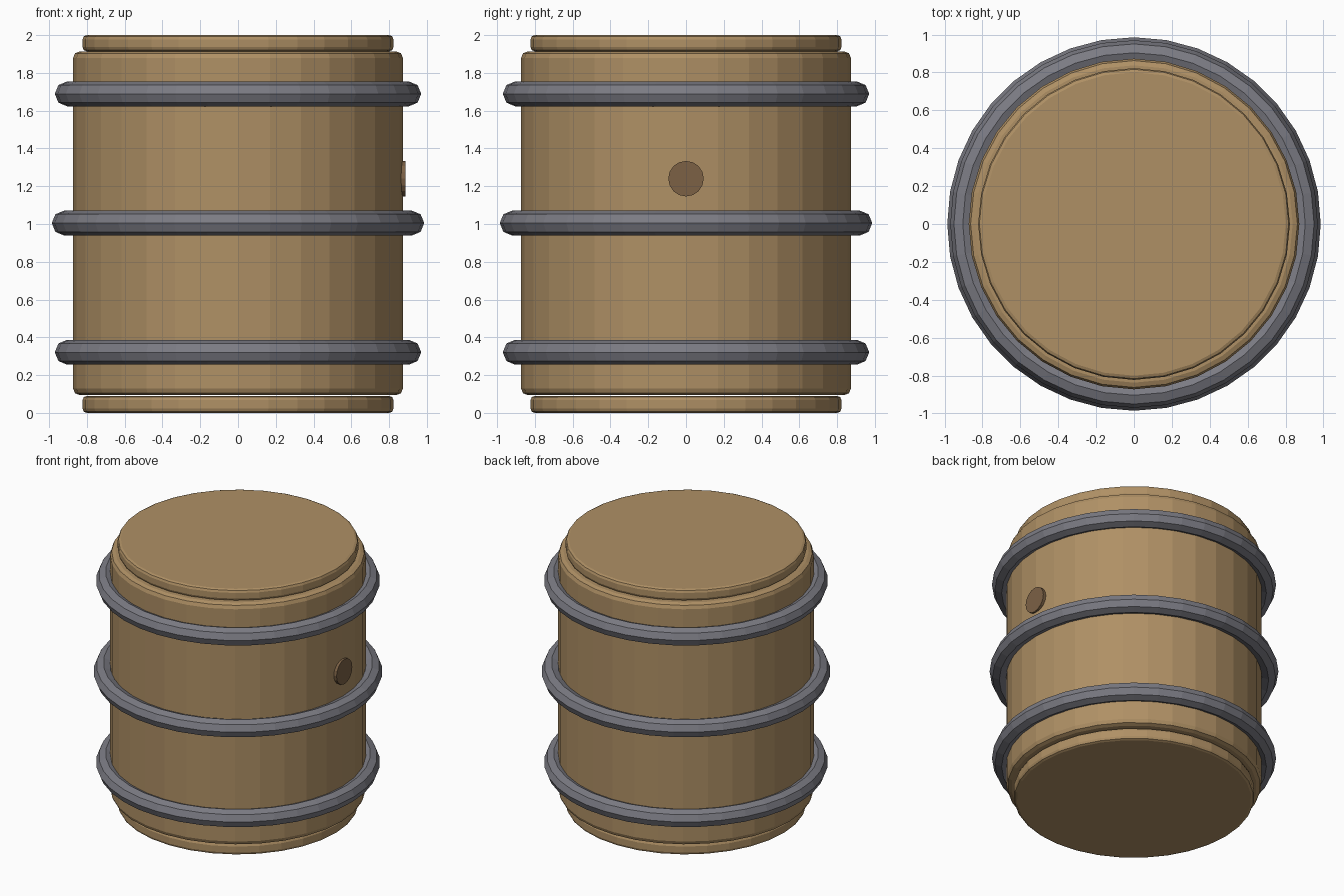
import bpy, math

if "Cube" in bpy.data.objects:
    bpy.data.objects.remove(bpy.data.objects["Cube"])

def material(name, rgb):
    m = bpy.data.materials.new(name)
    m.diffuse_color = (*rgb, 1)
    m.use_nodes = True
    m.node_tree.nodes["Principled BSDF"].inputs["Base Color"].default_value = m.diffuse_color
    return m

wood = material("wood", (0.43, 0.28, 0.13))
dark_wood = material("dark_wood", (0.20, 0.12, 0.06))
iron = material("iron", (0.20, 0.20, 0.23))

def finish(name, mat):
    ob = bpy.context.object
    ob.name = name
    ob.data.materials.append(mat)
    return ob

def drum(name, radius, z0, z1, bevel):
    bpy.ops.mesh.primitive_cylinder_add(vertices=32, radius=radius, depth=z1 - z0,
                                        location=(0, 0, (z0 + z1) / 2))
    ob = finish(name, wood)
    mod = ob.modifiers.new("rim_bevel", 'BEVEL')
    mod.width = bevel
    mod.segments = 2
    mod.limit_method = 'ANGLE'
    mod.angle_limit = math.radians(40)

def hoop(name, z, major):
    bpy.ops.mesh.primitive_torus_add(major_segments=36, minor_segments=8,
                                     major_radius=major, minor_radius=0.066,
                                     location=(0, 0, z))
    finish(name, iron)

# Barrel body and its two end caps
drum("barrel_body", 0.873, 0.094, 1.914, 0.035)
drum("bottom_lid", 0.823, 0.0, 0.09, 0.022)
drum("top_lid", 0.823, 1.914, 2.0, 0.022)

# Iron hoops
hoop("lower_hoop", 0.321, 0.904)
hoop("middle_hoop", 1.005, 0.92)
hoop("upper_hoop", 1.689, 0.904)

# Bung on the right side
bpy.ops.mesh.primitive_cylinder_add(vertices=16, radius=0.094, depth=0.06,
                                    location=(0.857, 0, 1.24),
                                    rotation=(0, math.pi / 2, 0))
finish("bung", dark_wood)
